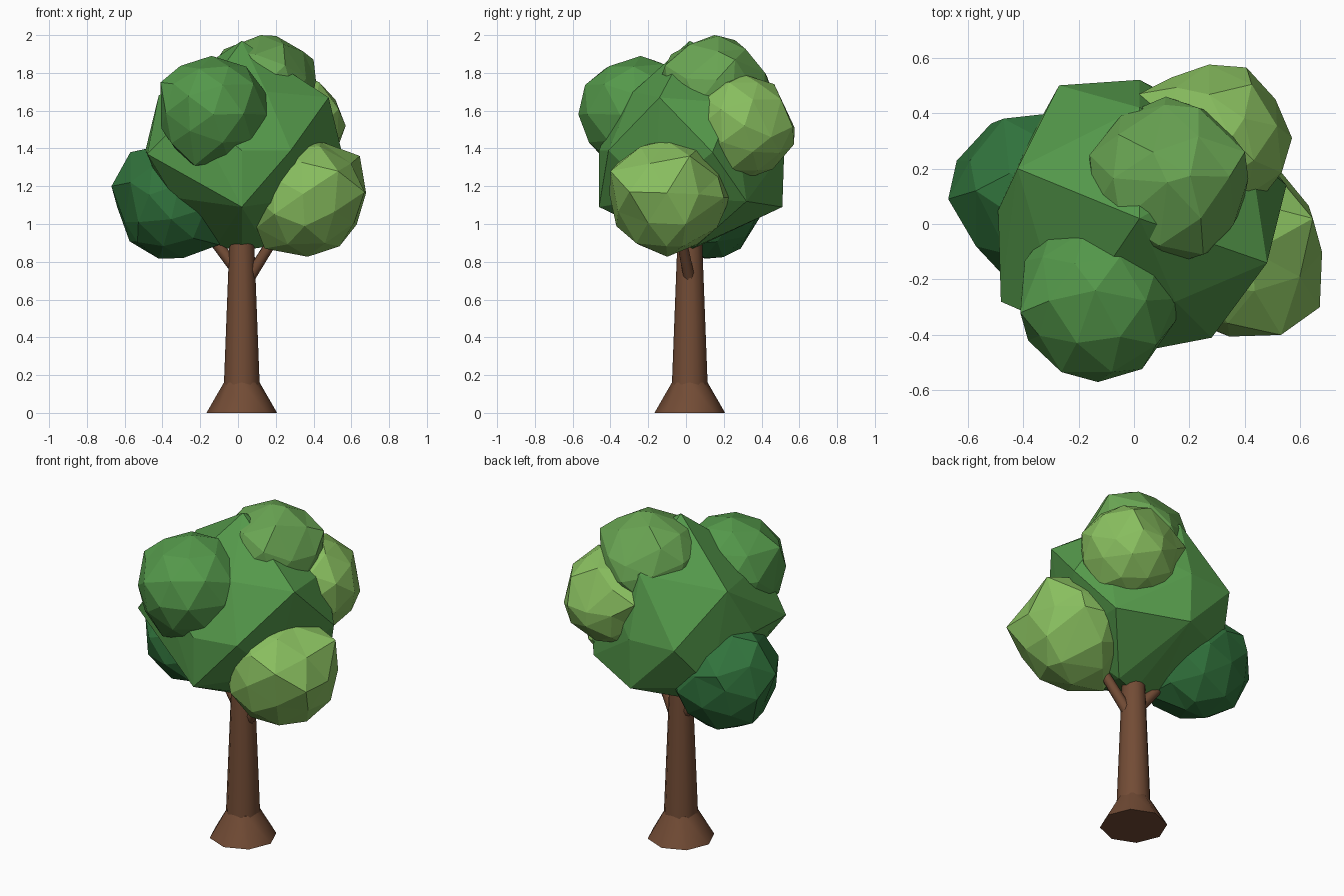
import bpy, bmesh, math, random
from mathutils import Vector, Euler

if "Cube" in bpy.data.objects:
    bpy.data.objects.remove(bpy.data.objects["Cube"])

def material(name, rgb):
    m = bpy.data.materials.new(name)
    m.diffuse_color = (*rgb, 1)
    m.use_nodes = True
    m.node_tree.nodes["Principled BSDF"].inputs["Base Color"].default_value = m.diffuse_color
    return m

def finish(bm, name, mat, smooth=False):
    bmesh.ops.recalc_face_normals(bm, faces=bm.faces)
    me = bpy.data.meshes.new(name)
    bm.to_mesh(me)
    bm.free()
    ob = bpy.data.objects.new(name, me)
    bpy.context.collection.objects.link(ob)
    me.materials.append(mat)
    if smooth:
        bpy.ops.object.select_all(action='DESELECT')
        ob.select_set(True)
        bpy.context.view_layer.objects.active = ob
        bpy.ops.object.shade_smooth_by_angle(angle=math.radians(50))
    return ob

def limb(name, a, b, r1, r2, sides, mat):
    """Tapered cylinder from a to b."""
    a, b = Vector(a), Vector(b)
    d = b - a
    bm = bmesh.new()
    bmesh.ops.create_cone(bm, cap_ends=True, segments=sides, radius1=r1, radius2=r2, depth=d.length)
    if d.x or d.y:
        bmesh.ops.rotate(bm, verts=bm.verts, matrix=d.to_track_quat('Z', 'Y').to_matrix())
    bmesh.ops.translate(bm, verts=bm.verts, vec=(a + b) / 2)
    return finish(bm, name, mat, True)

def clump(name, centre, r, mat, seed, corners):
    """Irregular 80-sided leaf ball; the nearest vertex is pulled to each corner."""
    rnd = random.Random(seed)
    c = Vector(centre)
    bm = bmesh.new()
    bmesh.ops.create_icosphere(bm, subdivisions=2, radius=r)
    # turn the ball so that a vertex faces the first corner
    turn = (Vector(corners[0]) - c).to_track_quat('Z', 'Y').to_matrix()
    for v in bm.verts:
        v.co = turn @ v.co * rnd.uniform(0.95, 1.02) + c
    free = list(bm.verts)
    for p in map(Vector, corners):
        v = min(free, key=lambda w: (w.co - p).length)
        v.co = p
        free.remove(v)
    return finish(bm, name, mat)

bark = material("bark", (0.17, 0.072, 0.036))
main_green = material("main_green", (0.09, 0.32, 0.07))
dark_green = material("dark_green", (0.03, 0.17, 0.045))
top_green = material("top_green", (0.14, 0.37, 0.085))
lime = material("lime", (0.25, 0.52, 0.115))

# Trunk, root flare and two forked branches
limb("root_flare", (.02, .02, 0), (.02, .02, .16), .187, .095, 8, bark)
limb("trunk", (.02, .02, .14), (.02, .02, 1.05), .095, .06, 12, bark)
limb("branch_right", (.05, .02, .70), (.27, -.05, 1.05), .032, .026, 8, bark)
limb("branch_left", (-.01, .03, .76), (-.23, .07, 1.05), .032, .026, 8, bark)

# Large faceted crown
crown = [(.02, .02, 1.97), (.02, -.46, 1.09), (.02, .51, 1.09), (.48, -.14, 1.67),
         (.28, -.41, 1.39), (-.49, .05, 1.39), (.02, .52, 1.39), (-.27, .50, 1.39),
         (.55, .14, 1.38), (-.48, -.28, 1.37), (.02, -.46, 1.39), (-.42, .20, 1.68),
         (.15, -.28, 1.70), (-.25, -.38, 1.60), (.02, .42, 1.75), (.42, .25, 1.64),
         (.40, .32, 1.12), (.36, -.16, 1.14), (-.38, .30, 1.12), (-.34, -.16, 1.14),
         (.02, .02, .86), (.15, .05, .88), (-.12, .05, .88)]
bm = bmesh.new()
for p in crown:
    bm.verts.new(p)
res = bmesh.ops.convex_hull(bm, input=bm.verts)
bmesh.ops.delete(bm, geom=[g for g in res["geom_interior"] if isinstance(g, bmesh.types.BMVert)],
                 context='VERTS')
finish(bm, "main_crown", main_green)

# Smaller leaf clumps, each with its most prominent corners
clump("front_clump", (-.13, -.265, 1.595), .305, main_green, 1,
      [(-.13, -.57, 1.58), (-.41, -.32, 1.75), (-.14, -.24, 1.89), (.15, -.35, 1.58),
       (-.23, -.40, 1.31)])
clump("top_clump", (.12, .155, 1.71), .30, top_green, 2,
      [(.25, -.11, 1.84), (.12, .15, 2.0), (.40, .26, 1.87), (.36, .0, 1.77),
       (.11, .43, 1.78), (-.16, .25, 1.80), (-.14, .06, 1.82)])
clump("back_clump", (.285, .30, 1.51), .285, lime, 3,
      [(.57, .31, 1.52), (.02, .47, 1.58), (.27, .575, 1.51), (.51, .45, 1.46),
       (.35, .31, 1.79), (.30, .32, 1.24)])
clump("right_clump", (.355, -.09, 1.15), .32, lime, 4,
      [(.67, -.30, 1.17), (.53, -.40, 1.28), (.645, .02, 1.36), (.52, .20, 1.14),
       (.43, -.10, 1.44), (.51, -.02, .88), (.14, -.10, .87)])
clump("left_clump", (-.345, .105, 1.12), .315, dark_green, 5,
      [(-.67, .09, 1.2), (-.47, .38, 1.24), (-.57, -.08, 1.22), (-.60, .10, 1.01),
       (-.29, .10, .82), (-.57, .12, 1.38), (-.10, .0, .89)])
